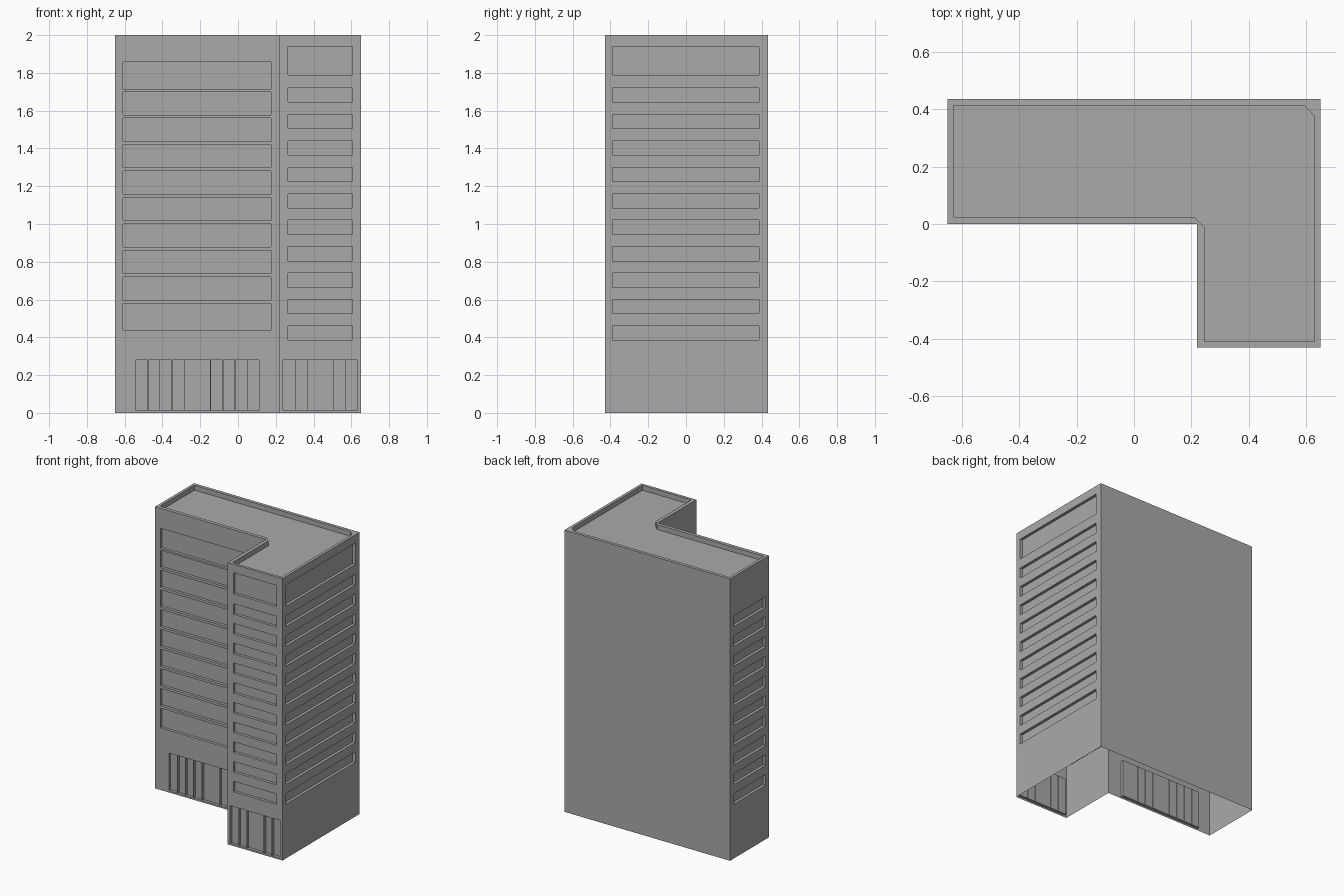
import bpy
import bmesh

if "Cube" in bpy.data.objects:
    bpy.data.objects.remove(bpy.data.objects["Cube"], do_unlink=True)

DEPTH = 0.02                       # recess depth of windows and entrance panels
STOREY = 0.14
XL, XN, XR = -0.65, 0.22, 0.65     # left end, notch, right end
YF, YN, YB = -0.43, 0.0, 0.435     # wing front, main front, back

grey = bpy.data.materials.new("concrete_grey")
grey.use_nodes = True
color = (0.4, 0.4, 0.4, 1)
grey.diffuse_color = color
grey.node_tree.nodes["Principled BSDF"].inputs["Base Color"].default_value = color


def prism(bm, outline, z0, z1):
    """Extrude a plan outline from z0 up to z1 as a closed solid."""
    base = bm.faces.new([bm.verts.new((x, y, z0)) for x, y in outline])
    top = bmesh.ops.extrude_face_region(bm, geom=[base], use_keep_orig=True)
    for v in top["geom"]:
        if isinstance(v, bmesh.types.BMVert):
            v.co.z = z1


def box(bm, x0, x1, y0, y1, z0, z1):
    prism(bm, [(x0, y0), (x1, y0), (x1, y1), (x0, y1)], z0, z1)


def front_cut(bm, y, x0, x1, z0, z1):
    box(bm, x0, x1, y - DEPTH, y + DEPTH, z0, z1)


def side_cut(bm, x, y0, y1, z0, z1):
    box(bm, x - DEPTH, x + DEPTH, y0, y1, z0, z1)


def make_object(name, bm):
    bmesh.ops.recalc_face_normals(bm, faces=bm.faces)
    mesh = bpy.data.meshes.new(name)
    bm.to_mesh(mesh)
    bm.free()
    mesh.materials.append(grey)
    obj = bpy.data.objects.new(name, mesh)
    bpy.context.collection.objects.link(obj)
    return obj


# L-shaped tower
bm = bmesh.new()
prism(bm, [(XL, YN), (XN, YN), (XN, YF), (XR, YF), (XR, YB), (XL, YB)], 0, 2)
building = make_object("tower_block", bm)

# Roof recess that leaves the parapet, with two chamfered corners
cut = bmesh.new()
prism(cut, [(-0.63, 0.025), (0.21, 0.025), (0.245, -0.01), (0.245, -0.41),
            (0.63, -0.41), (0.63, 0.375), (0.595, 0.412), (-0.63, 0.412)], 1.965, 2.1)

# Narrow strip windows on the wing and the end walls
strips = [(0.385 + STOREY * i, 0.46 + STOREY * i) for i in range(10)]
for z0, z1 in strips:
    side_cut(cut, XL, 0.035, 0.39, z0, z1)
    side_cut(cut, XN, -0.39, -0.04, z0, z1)
for z0, z1 in strips + [(1.79, 1.94)]:
    side_cut(cut, XR, -0.39, 0.387, z0, z1)
    front_cut(cut, YF, 0.265, 0.605, z0, z1)

# Tall strip windows on the main front; lowest and highest are a little taller
for i in range(10):
    z0 = 0.44 if i == 0 else 0.458 + STOREY * i
    z1 = 1.857 if i == 9 else 0.58 + STOREY * i
    if i == 9:
        z0 = 1.713
    front_cut(cut, YN, -0.61, 0.175, z0, z1)

# Entrance glazing: narrow panels either side of a wide door
GAP = 0.002
entrances = [
    (YN, [-0.545, -0.477, -0.414, -0.35, -0.284, -0.145, -0.08, -0.016, 0.051, 0.113]),
    (YF, [0.237, 0.306, 0.369, 0.504, 0.568, 0.634]),
]
for y, xs in entrances:
    for x0, x1 in zip(xs, xs[1:]):
        front_cut(cut, y, x0 + GAP, x1 - GAP, 0.012, 0.28)

cutter = make_object("recess_cutter", cut)

# Carve the recesses into the tower
mod = building.modifiers.new("recesses", 'BOOLEAN')
mod.operation = 'DIFFERENCE'
mod.solver = 'EXACT'
mod.object = cutter
carved = bpy.data.meshes.new_from_object(
    building.evaluated_get(bpy.context.evaluated_depsgraph_get()))
building.modifiers.clear()
building.data = carved
bpy.data.objects.remove(cutter, do_unlink=True)

# Leave the underside open
bm = bmesh.new()
bm.from_mesh(carved)
under = [f for f in bm.faces if all(v.co.z < 0.001 for v in f.verts)]
bmesh.ops.delete(bm, geom=under, context='FACES')
bm.to_mesh(carved)
bm.free()
